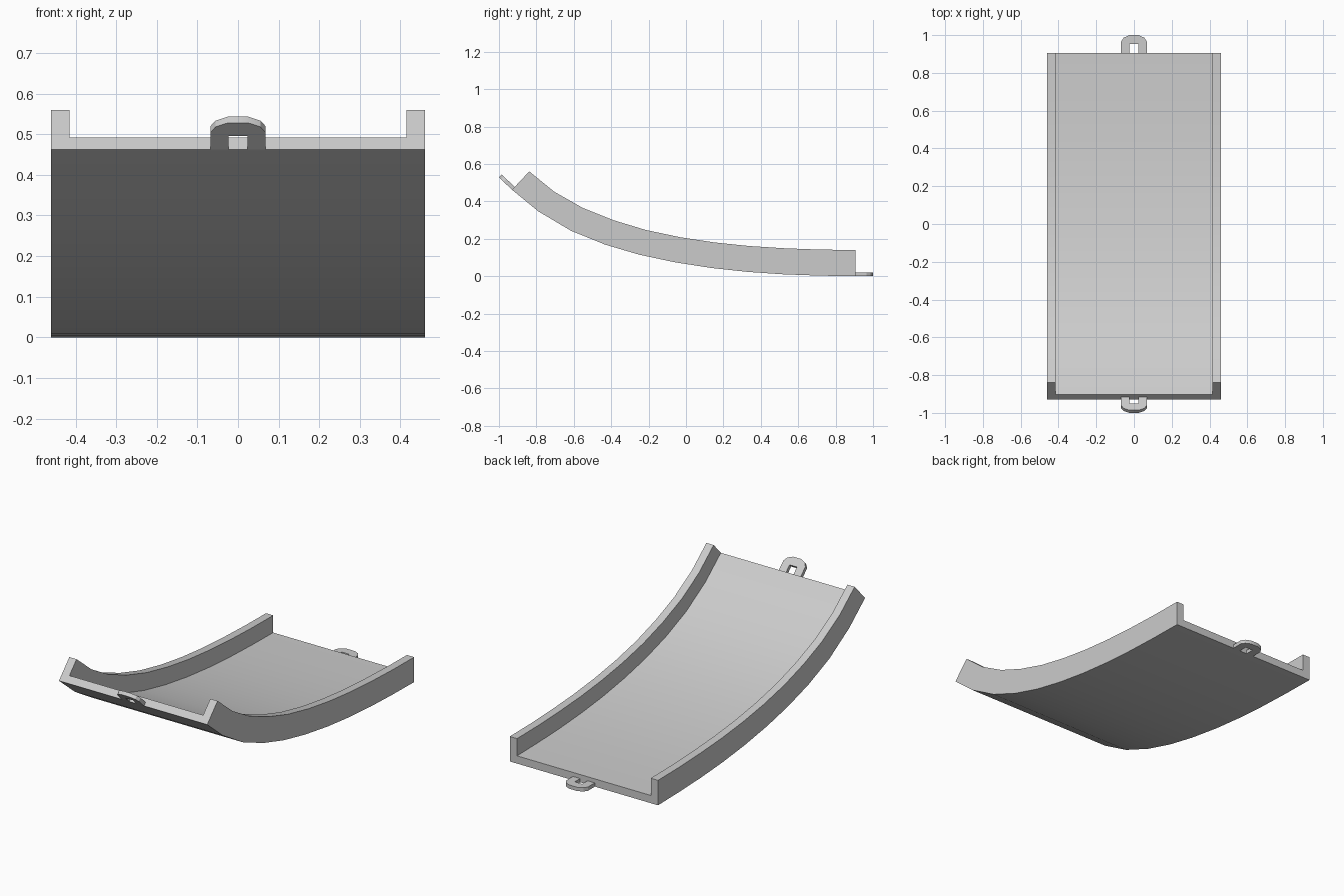
import bpy, bmesh
from mathutils import Vector

if "Cube" in bpy.data.objects:
    bpy.data.objects.remove(bpy.data.objects["Cube"])


def make_object(name, bm):
    bmesh.ops.recalc_face_normals(bm, faces=bm.faces)
    mesh = bpy.data.meshes.new(name)
    bm.to_mesh(mesh)
    bm.free()
    obj = bpy.data.objects.new(name, mesh)
    bpy.context.collection.objects.link(obj)
    bpy.ops.object.select_all(action='DESELECT')
    obj.select_set(True)
    bpy.context.view_layer.objects.active = obj
    bpy.ops.object.shade_smooth_by_angle(angle=0.52)
    return obj


def loft(name, rings):
    # skin a row of equal closed cross-sections and cap both ends
    bm = bmesh.new()
    rows = [[bm.verts.new(p) for p in ring] for ring in rings]
    n = len(rows[0])
    for a, b in zip(rows, rows[1:]):
        for i in range(n):
            j = (i + 1) % n
            bm.faces.new((a[i], a[j], b[j], b[i]))
    bm.faces.new(rows[0])
    bm.faces.new(rows[-1])
    return make_object(name, bm)


# Curved track: side profile as (bottom, rail top) pairs in y, z
bottom = [(-.93, .462), (-.79, .347), (-.615, .243), (-.433, .169), (-.25, .115),
          (-.063, .075), (.135, .044), (.33, .023), (.52, .010), (.715, .003), (.905, 0)]
top = [(-.838, .56), (-.705, .452), (-.552, .365), (-.39, .30), (-.215, .247),
       (-.03, .208), (.155, .18), (.34, .161), (.53, .149), (.72, .142), (.905, .14)]
W, INNER, FLOOR = .46, .415, .31
section = [(-W, 0), (W, 0), (W, 1), (INNER, 1), (INNER, FLOOR),
           (-INNER, FLOOR), (-INNER, 1), (-W, 1)]
rings = []
for b, t in zip(bottom, top):
    b, t = Vector((0, *b)), Vector((0, *t))
    rings.append([b.lerp(t, h) + Vector((x, 0, 0)) for x, h in section])
loft("curved_track", rings)

# Connector loops: faceted arch with a square opening, at each end
half = [(.068, 0), (.068, .062), (.055, .082), (.025, .096)]
hole = [(-.023, 0), (-.023, .049), (.023, .049), (.023, 0)]
outline = half + [(-x, v) for x, v in reversed(half)] + hole


def connector(name, base, out, up):
    base, out, up = Vector(base), Vector(out).normalized(), Vector(up).normalized()
    flat = [base + Vector((x, 0, 0)) + out * v for x, v in outline]
    loft(name, [flat, [p + up * .021 for p in flat]])


connector("front_connector", (0, -.93, .462), (0, -.072, .068), (0, .068, .072))
connector("back_connector", (0, .904, 0), (0, 1, 0), (0, 0, 1))
